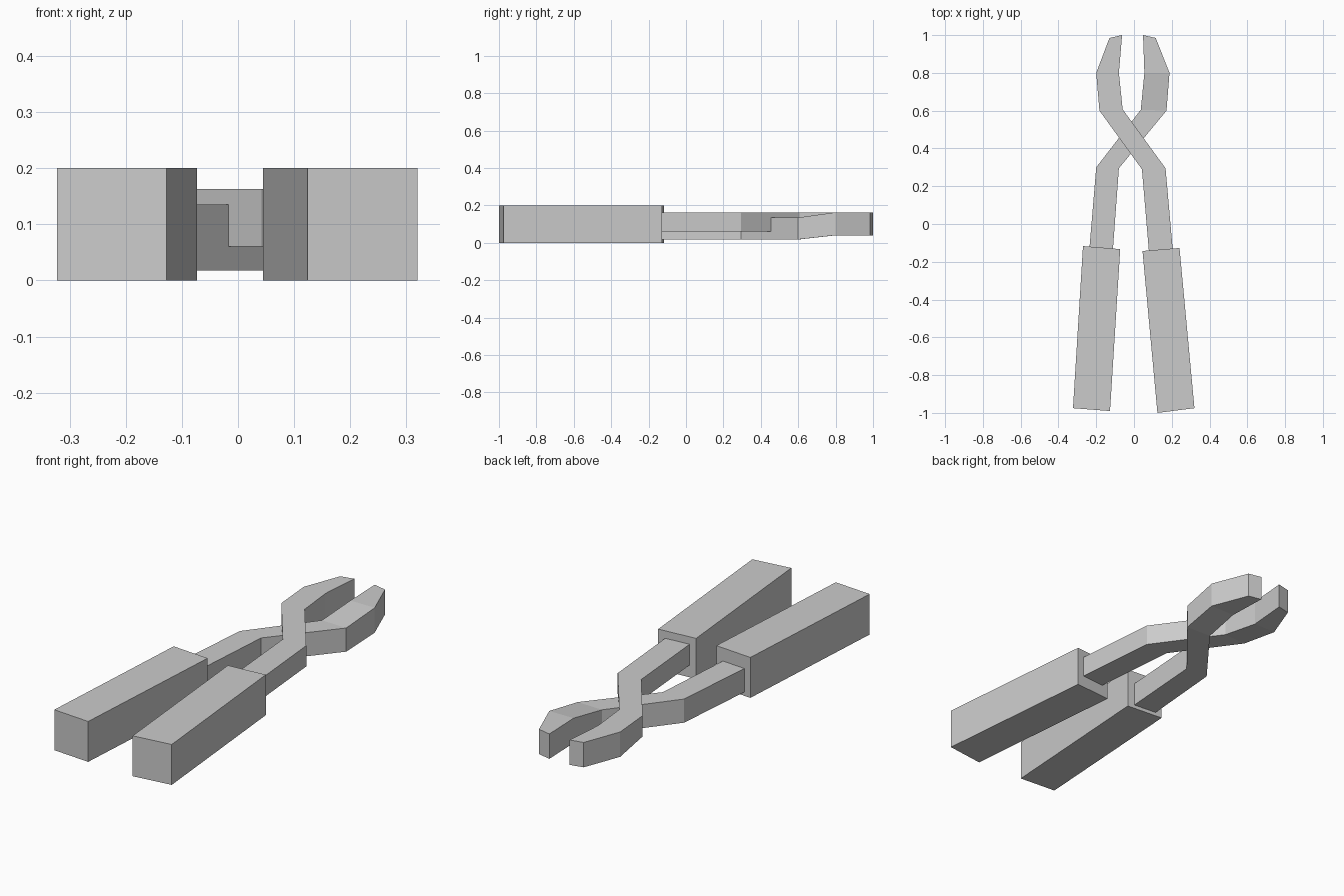
import bpy

cube = bpy.data.objects.get("Cube")
if cube:
    bpy.data.objects.remove(cube, do_unlink=True)

steel = bpy.data.materials.new("plain_grey")
steel.use_nodes = True
GREY = (0.6, 0.6, 0.6, 1)
steel.diffuse_color = GREY
steel.node_tree.nodes["Principled BSDF"].inputs["Base Color"].default_value = GREY


def loft(name, stations):
    """Four-sided bar through stations of (left xy, right xy, bottom, top)."""
    verts, faces = [], []
    for (lx, ly), (rx, ry), low, high in stations:
        verts += [(lx, ly, low), (rx, ry, low), (rx, ry, high), (lx, ly, high)]
    for s in range(len(stations) - 1):
        a = 4 * s
        for k in range(4):
            n = (k + 1) % 4
            faces.append((a + k, a + n, a + 4 + n, a + 4 + k))
    end = len(verts) - 4
    faces += [(3, 2, 1, 0), (end, end + 1, end + 2, end + 3)]
    mesh = bpy.data.meshes.new(name)
    mesh.from_pydata(verts, [], faces)
    mesh.materials.append(steel)
    obj = bpy.data.objects.new(name, mesh)
    bpy.context.collection.objects.link(obj)
    return obj


# Grips: tapering outwards, square in section
loft("left_grip", [((0.124, -1), (0.32, -0.975), 0, 0.2),
                   ((0.045, -0.143), (0.241, -0.127), 0, 0.2)])
loft("right_grip", [((-0.323, -0.975), (-0.127, -0.99), 0, 0.2),
                    ((-0.27, -0.117), (-0.073, -0.133), 0, 0.2)])

# Upper arm: runs from the left grip over the crossing to the right jaw
loft("upper_arm_and_jaw", [
    ((0.079, -0.145), (0.205, -0.135), 0.06, 0.163),
    ((0.042, 0.29), (0.167, 0.295), 0.06, 0.163),
    ((-0.183, 0.6), (-0.06, 0.607), 0.06, 0.163),
    ((-0.2, 0.8), (-0.08, 0.8), 0.04, 0.163),
    ((-0.13, 0.985), (-0.063, 1), 0.04, 0.163)])

# Lower arm: runs from the right grip under the crossing to the left jaw
loft("lower_arm_and_jaw", [
    ((-0.236, -0.13), (-0.112, -0.14), 0.018, 0.135),
    ((-0.2, 0.3), (-0.08, 0.295), 0.018, 0.135),
    ((0.036, 0.605), (0.172, 0.6), 0.018, 0.135),
    ((0.055, 0.8), (0.188, 0.8), 0.04, 0.163),
    ((0.048, 1), (0.115, 0.985), 0.04, 0.163)])
